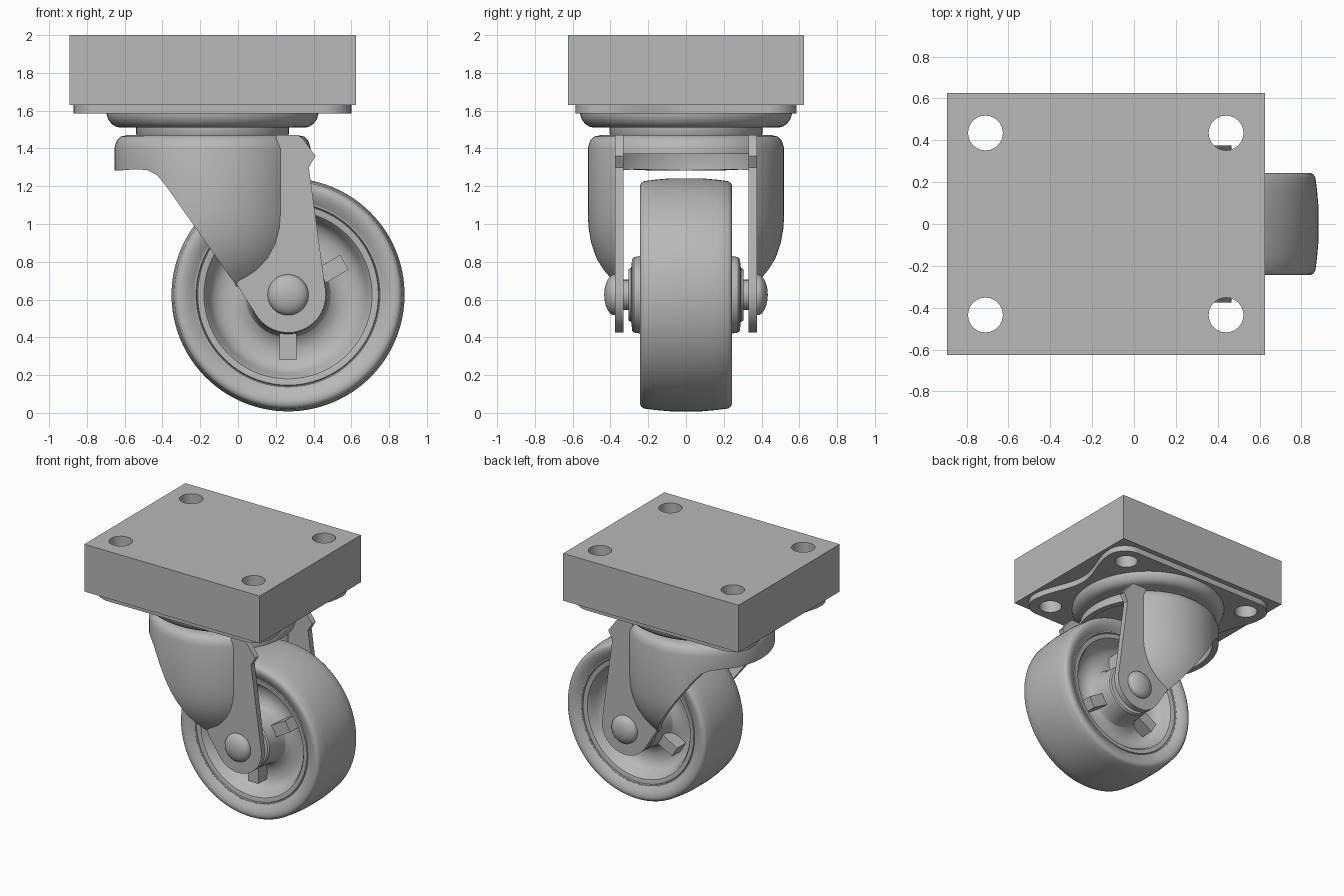
import bpy, bmesh, math
from mathutils import Matrix, Vector

cube = bpy.data.objects.get("Cube")
if cube:
    bpy.data.objects.remove(cube, do_unlink=True)

GREY = (0.48, 0.48, 0.48, 1)
mat = bpy.data.materials.new("plain_grey")
mat.use_nodes = True
mat.diffuse_color = GREY
mat.node_tree.nodes["Principled BSDF"].inputs["Base Color"].default_value = GREY

SWIVEL_X = -0.135
AXLE = Vector((0.265, 0, 0.625))
LEG_IN, LEG_OUT = 0.33, 0.375
TO_Y = Matrix.Rotation(math.pi / 2, 4, 'X')


def finish(bm, name):
    bmesh.ops.remove_doubles(bm, verts=bm.verts, dist=1e-5)
    bmesh.ops.recalc_face_normals(bm, faces=bm.faces)
    me = bpy.data.meshes.new(name)
    bm.to_mesh(me)
    bm.free()
    me.materials.append(mat)
    ob = bpy.data.objects.new(name, me)
    bpy.context.collection.objects.link(ob)
    return ob


def prism(name, outline, low, high, along_y=False):
    """Extrude an outline up z, or an x-z outline along y."""
    bm = bmesh.new()
    place = (lambda a, b: (a, low, b)) if along_y else (lambda a, b: (a, b, low))
    face = bm.faces.new([bm.verts.new(place(a, b)) for a, b in outline])
    grown = bmesh.ops.extrude_face_region(bm, geom=[face])["geom"]
    step = Vector((0, high - low, 0)) if along_y else Vector((0, 0, high - low))
    bmesh.ops.translate(bm, vec=step, verts=[v for v in grown if isinstance(v, bmesh.types.BMVert)])
    return finish(bm, name)


def lathe(name, profile, centre, closed=False, turn=Matrix(), steps=96):
    """Spin a (radius, height) profile around an axis."""
    bm = bmesh.new()
    vs = [bm.verts.new((r, 0, h)) for r, h in profile]
    pairs = list(zip(vs, vs[1:])) + ([(vs[-1], vs[0])] if closed else [])
    edges = [bm.edges.new(p) for p in pairs]
    bmesh.ops.spin(bm, geom=vs + edges, axis=(0, 0, 1), cent=(0, 0, 0),
                   angle=2 * math.pi, steps=steps, use_duplicate=False)
    bmesh.ops.transform(bm, matrix=Matrix.Translation(centre) @ turn, verts=bm.verts)
    return finish(bm, name)


def cut(ob, cutter, operation):
    """Apply a boolean in place."""
    mod = ob.modifiers.new("cut", 'BOOLEAN')
    mod.operation, mod.object, mod.solver = operation, cutter, 'EXACT'
    baked = bpy.data.meshes.new_from_object(ob.evaluated_get(bpy.context.evaluated_depsgraph_get()))
    ob.modifiers.clear()
    ob.data = baked


def arc(cx, cy, r, start, end, n=12):
    angles = [math.radians(start + (end - start) * i / n) for i in range(n + 1)]
    return [(cx + r * math.cos(a), cy + r * math.sin(a)) for a in angles]


def rect(x0, x1, y0, y1):
    return [(x0, y0), (x1, y0), (x1, y1), (x0, y1)]


def both_ends(half):
    """Mirror a half profile to the other end of its axis."""
    return half + [(r, -h) for r, h in reversed(half)]


# Mounting block and top plate with waisted short edges
block = prism("mounting_block", rect(-0.893, 0.625, -0.625, 0.625), 1.63, 2.0)
hx, hy, rad = 0.735, 0.585, 0.15
waist = [(hx - 0.11 * math.cos(math.pi / 2 * t / 8) ** 2, (hy - rad) * t / 8) for t in range(8)]
quarter = waist + arc(hx - rad, hy - rad, rad, 0, 90)
half = quarter + [(-x, y) for x, y in reversed(quarter)]
outline = half + [(x, -y) for x, y in reversed(half[1:-1])]
plate = prism("top_plate", [(x + SWIVEL_X, y) for x, y in outline], 1.585, 1.63)

# Bolt holes through both
for x in (-0.71, 0.44):
    for y in (-0.435, 0.435):
        drill = prism("drill", arc(x, y, 0.083, 0, 360 * 39 / 40, 39), 1.4, 2.2)
        for ob in (block, plate):
            cut(ob, drill, 'DIFFERENCE')
        bpy.data.objects.remove(drill, do_unlink=True)

# Swivel bearing: raceway dish and neck
swivel = (SWIVEL_X, 0, 0)
lathe("swivel_dish", [(0, 1.6), (0.56, 1.6), (0.56, 1.58), (0.553, 1.555), (0.535, 1.53),
                      (0.515, 1.517), (0.49, 1.51), (0, 1.51)], swivel)
lathe("swivel_neck", [(0, 1.52), (0.405, 1.52), (0.405, 1.48), (0.395, 1.46), (0, 1.46)], swivel)

# Fork crown: a bulged shell trimmed to the swept side outline
outer = [(0, 1.47), (0.455, 1.47), (0.485, 1.463), (0.508, 1.44), (0.52, 1.40), (0.52, 1.06),
         (0.516, 0.98), (0.502, 0.9), (0.475, 0.82), (0.44, 0.755), (0.40, 0.70), (0.375, 0.67)]
inner = [(max(r - 0.045, 0), min(h, 1.425)) for r, h in reversed(outer)]
crown = lathe("fork_crown", outer + inner, swivel, turn=Matrix())
side = [(-0.7, 1.28), (-0.6, 1.285), (-0.54, 1.29), (-0.48, 1.285), (-0.43, 1.26), (-0.38, 1.2),
        (-0.014, 0.68), (0, 0.6), (0.23, 0.6), (0.23, 1.3), (0.45, 1.3), (0.45, 1.6), (-0.7, 1.6)]
keep = prism("keep", side, -0.7, 0.7, True)
gap = prism("gap", rect(-0.3, 0.6, 0.5, 1.37), -LEG_IN, LEG_IN, True)
cut(crown, keep, 'INTERSECT')
cut(crown, gap, 'DIFFERENCE')
for helper in (keep, gap):
    bpy.data.objects.remove(helper, do_unlink=True)

# Flat fork legs with round bosses
leg = arc(AXLE.x, AXLE.z, 0.2, 215, 366, 24) + [
    (0.375, 1.30), (0.41, 1.36), (0.345, 1.45), (0.32, 1.47), (0.2, 1.47),
    (0.2, 1.04), (0.18, 0.92), (0.11, 0.8), (-0.01, 0.685)]
for name, s in (("left_leg", 1), ("right_leg", -1)):
    prism("fork_" + name, leg, *sorted((s * LEG_IN, s * LEG_OUT)), True)

# Axle with domed rivet heads
dome = [(0.108 * math.sin(a), 0.378 + 0.055 * math.cos(a))
        for a in (math.pi / 2 * i / 8 for i in range(9))]
lathe("axle", both_ends(dome + [(0.108, 0.36), (0.08, 0.36)]), AXLE, turn=TO_Y, steps=48)

# Tyre with slightly crowned tread
tyre = [(0.495, 0.212), (0.51, 0.222), (0.535, 0.236), (0.56, 0.244), (0.58, 0.243),
        (0.593, 0.236), (0.602, 0.222), (0.61, 0.16), (0.617, 0.08)]
lathe("tyre", both_ends(tyre), AXLE, closed=True, turn=TO_Y, steps=128)

# Wheel centre: hub flange, dished web and rim bead
web = [(0, 0.305), (0.135, 0.305), (0.145, 0.29), (0.19, 0.285), (0.2, 0.275), (0.205, 0.24),
       (0.21, 0.15), (0.225, 0.11), (0.255, 0.088), (0.3, 0.08), (0.35, 0.085), (0.39, 0.105),
       (0.415, 0.14), (0.43, 0.185), (0.445, 0.205), (0.465, 0.21), (0.478, 0.21),
       (0.482, 0.202), (0.487, 0.21), (0.5, 0.212)]
lathe("wheel_centre", both_ends(web), AXLE, turn=TO_Y, steps=128)

# Three lugs on each face of the web, staggered between faces
for s, label, first in ((-1, "right", 30), (1, "left", 90)):
    for i in range(3):
        lug = prism(f"{label}_web_lug_{i + 1}", rect(0.18, 0.345, -0.045, 0.045),
                    *sorted((s * 0.05, s * 0.19)), True)
        spin = Matrix.Rotation(-math.radians(first + 120 * i), 4, 'Y')
        lug.data.transform(Matrix.Translation(AXLE) @ spin)

# Smooth shading with sharp edges kept
bpy.ops.object.select_all(action='DESELECT')
for ob in bpy.context.collection.objects:
    if ob.type == 'MESH' and ob.data.materials and ob.data.materials[0] == mat:
        ob.select_set(True)
        bpy.context.view_layer.objects.active = ob
bpy.ops.object.shade_smooth_by_angle(angle=math.radians(32))
